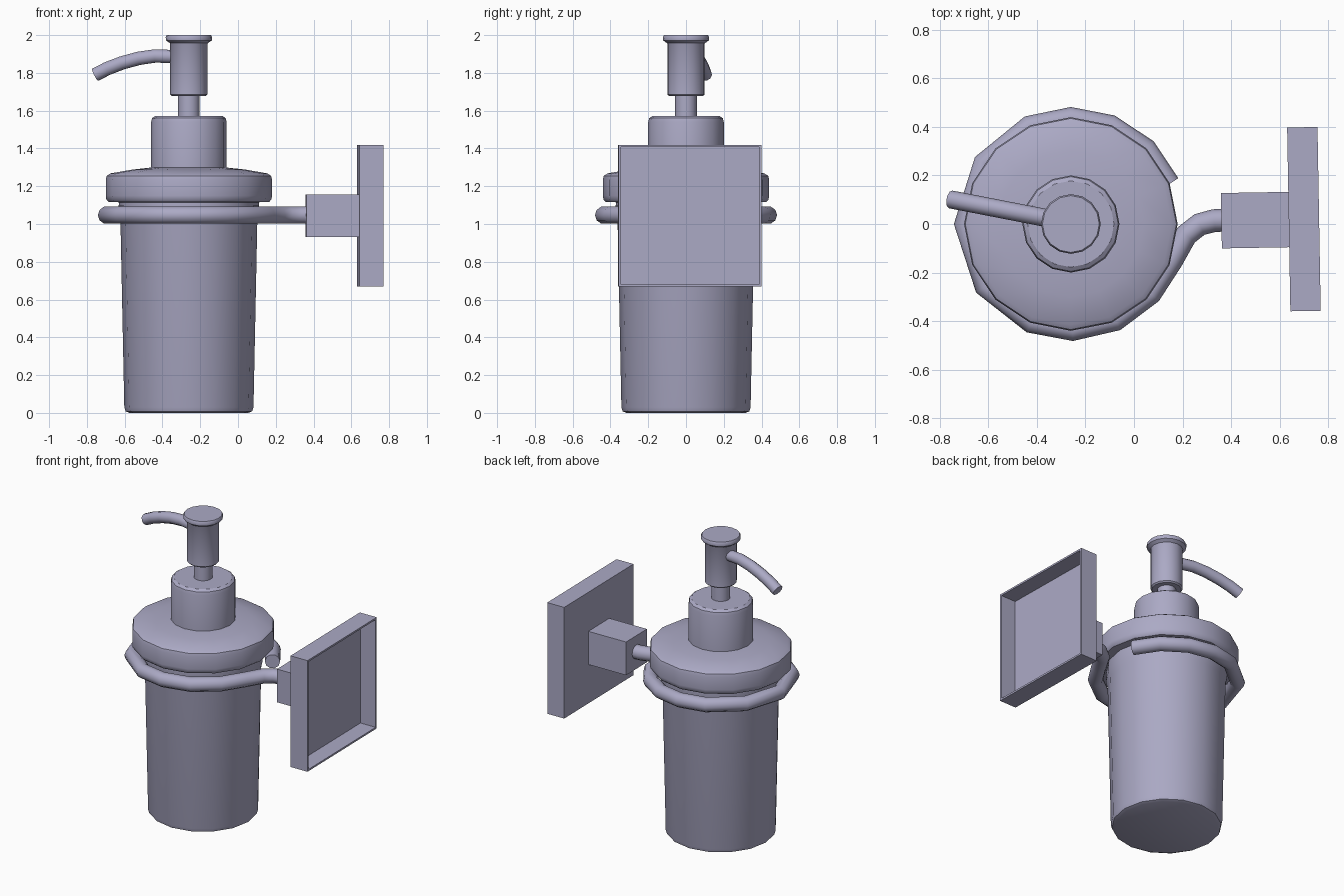
import bpy, bmesh, math
from mathutils import Matrix, Vector

if "Cube" in bpy.data.objects:
    bpy.data.objects.remove(bpy.data.objects["Cube"], do_unlink=True)

CX = -0.26          # axis of the bottle
RING_Z = 1.047      # height of the holder ring

mat = bpy.data.materials.new("lavender_grey")
mat.use_nodes = True
COLOUR = (0.41, 0.40, 0.56, 1)
mat.diffuse_color = COLOUR
mat.node_tree.nodes["Principled BSDF"].inputs["Base Color"].default_value = COLOUR


def select(ob):
    bpy.ops.object.select_all(action='DESELECT')
    ob.select_set(True)
    bpy.context.view_layer.objects.active = ob


def finish(name, bm, smooth=True):
    bmesh.ops.recalc_face_normals(bm, faces=bm.faces)
    me = bpy.data.meshes.new(name)
    bm.to_mesh(me)
    bm.free()
    me.materials.append(mat)
    ob = bpy.data.objects.new(name, me)
    bpy.context.collection.objects.link(ob)
    if smooth:
        select(ob)
        bpy.ops.object.shade_smooth_by_angle(angle=math.radians(35))
    return ob


def lathe(name, profile, sides=16):
    """Closed turned part from (radius, z) pairs, bottom to top."""
    bm = bmesh.new()
    rings = []
    for r, z in profile:
        rings.append([bm.verts.new((CX + r * math.cos(2 * math.pi * i / sides),
                                    r * math.sin(2 * math.pi * i / sides), z))
                      for i in range(sides)])
    for a, b in zip(rings, rings[1:]):
        for i in range(sides):
            j = (i + 1) % sides
            bm.faces.new((a[i], a[j], b[j], b[i]))
    bm.faces.new(rings[0])
    bm.faces.new(rings[-1])
    return finish(name, bm)


def tube(name, points, radius):
    """Round bar following a polyline."""
    cu = bpy.data.curves.new(name, 'CURVE')
    cu.dimensions = '3D'
    cu.bevel_depth = radius
    cu.bevel_resolution = 3
    cu.use_fill_caps = True
    sp = cu.splines.new('POLY')
    sp.points.add(len(points) - 1)
    for p, co in zip(sp.points, points):
        p.co = (*co, 1)
    ob = bpy.data.objects.new(name, cu)
    bpy.context.collection.objects.link(ob)
    cu.materials.append(mat)
    select(ob)
    bpy.ops.object.convert(target='MESH')
    bpy.ops.object.shade_smooth_by_angle(angle=math.radians(40))
    return ob


def block(name, size, centre, recess=None):
    """Box turned one degree; recess = (wall, depth) hollows its +x side."""
    bm = bmesh.new()
    bmesh.ops.create_cube(bm, size=1)
    bmesh.ops.scale(bm, vec=size, verts=bm.verts)
    if recess:
        wall, depth = recess
        bm.normal_update()
        face = max(bm.faces, key=lambda f: f.calc_center_median().x)
        bmesh.ops.inset_region(bm, faces=[face], thickness=wall)
        inner = bmesh.ops.extrude_face_region(bm, geom=[face])["geom"]
        if face.is_valid:
            bm.faces.remove(face)
        verts = [g for g in inner if isinstance(g, bmesh.types.BMVert)]
        bmesh.ops.translate(bm, vec=(-depth, 0, 0), verts=verts)
    bm.transform(Matrix.Translation(Vector(centre)) @ Matrix.Rotation(math.radians(1), 4, 'Z'))
    return finish(name, bm, smooth=False)


# Bottle and its lid
lathe("cup", [(0.315, 0), (0.335, 0.008), (0.342, 0.03), (0.362, 1.0),
              (0.372, 1.04), (0.372, 1.10), (0.36, 1.11)])
lathe("lid", [(0.37, 1.095), (0.37, 1.115), (0.425, 1.117), (0.437, 1.13), (0.44, 1.15),
              (0.44, 1.235), (0.435, 1.255), (0.415, 1.268), (0.30, 1.288), (0.19, 1.30)])

# Pump
lathe("pump_collar", [(0.20, 1.29), (0.20, 1.54), (0.195, 1.56), (0.178, 1.572)])
lathe("pump_stem", [(0.057, 1.56), (0.057, 1.70)])
lathe("pump_head", [(0.09, 1.678), (0.099, 1.686), (0.099, 1.955), (0.106, 1.967)])
lathe("pump_cap", [(0.10, 1.957), (0.121, 1.972), (0.123, 1.988), (0.117, 2.0)])

# Spout, curving down and slightly to the back
spout = [(0.06, 1.885), (0.18, 1.89), (0.27, 1.877), (0.36, 1.853), (0.44, 1.823), (0.505, 1.79)]
turn = math.radians(169)
tube("spout", [(CX + d * math.cos(turn), 0.005 + d * math.sin(turn), z) for d, z in spout], 0.037)

# Open holder ring that bends out into the mounting arm
angles = [22, 45, 68, 90, 113, 145, 180, 216, 248, 271, 295, 319]
path = [(CX + 0.435 * math.cos(math.radians(a)), 0.435 * math.sin(math.radians(a)), RING_Z)
        for a in angles]
path += [(x, y, RING_Z) for x, y in
         [(0.155, -0.15), (0.215, -0.045), (0.27, -0.002), (0.33, 0.014), (0.39, 0.016)]]
tube("holder_ring", path, 0.047)

# Wall mount: square boss and hollow back plate
block("mount_boss", (0.29, 0.228, 0.224), (0.505, 0.016, 1.043))
block("wall_plate", (0.125, 0.757, 0.75), (0.70, 0.02, 1.044), recess=(0.017, 0.112))
